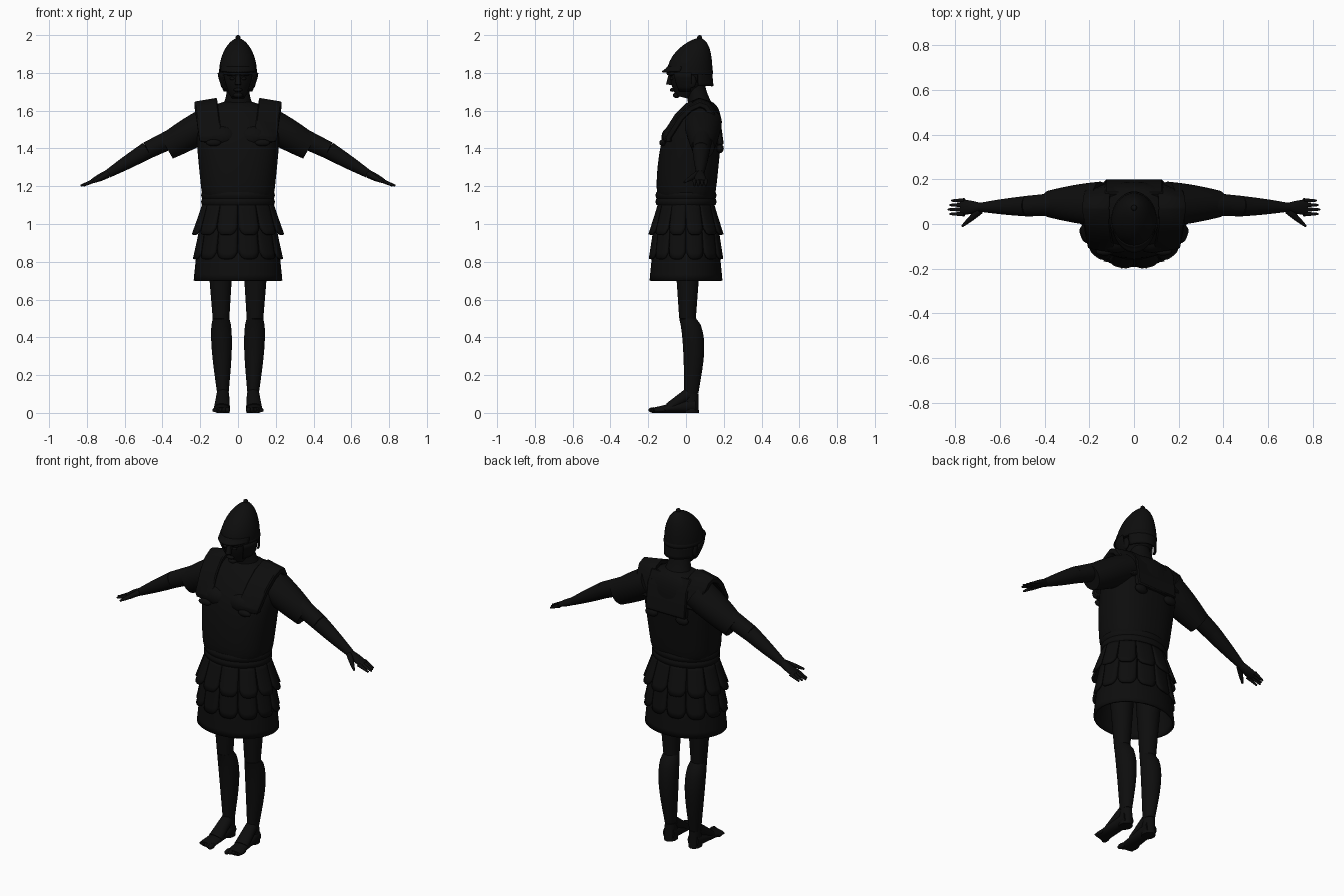
import bpy, bmesh
from math import sin, cos, pi, copysign
from mathutils import Vector, Matrix

cube = bpy.data.objects.get("Cube")
if cube:
    bpy.data.objects.remove(cube, do_unlink=True)

material = bpy.data.materials.new("near black")
material.use_nodes = True
material.diffuse_color = (.004, .004, .004, 1)
shader = material.node_tree.nodes["Principled BSDF"]
shader.inputs["Base Color"].default_value = material.diffuse_color
X, Y = Vector((1, 0, 0)), Vector((0, 1, 0))
parts = []


def finish(name, bm, mirror=False, thickness=0):
    bmesh.ops.recalc_face_normals(bm, faces=bm.faces)
    mesh = bpy.data.meshes.new(name)
    bm.to_mesh(mesh)
    bm.free()
    mesh.materials.append(material)
    part = bpy.data.objects.new(name, mesh)
    bpy.context.collection.objects.link(part)
    if mirror:
        part.modifiers.new("Mirror", "MIRROR").use_mirror_merge = False
    if thickness:
        part.modifiers.new("Solidify", "SOLIDIFY").thickness = thickness
    parts.append(part)
    return part


def bridge(bm, loops, closed=True):
    for lower, upper in zip(loops, loops[1:]):
        count = len(lower)
        for i in range(count if closed else count - 1):
            j = (i + 1) % count
            bm.faces.new((lower[i], lower[j], upper[j], upper[i]))


def ring(bm, centre, u, v, sides=32, power=1):
    """Superellipse of vertices spanned by the half axes u and v."""
    def shaped(value):
        return copysign(abs(value) ** power, value)
    angles = [2 * pi * i / sides for i in range(sides)]
    return [bm.verts.new(centre + u * shaped(cos(a)) + v * shaped(sin(a))) for a in angles]


def cap_ends(bm, loops):
    bm.faces.new(loops[0])
    bm.faces.new(loops[-1])


def pair(radius):
    return Vector(radius if isinstance(radius, tuple) else (radius, radius))


def tube(name, start, end, first, last, wide=X, bulge=0, bow=0, skew=1, mirror=True, shell=0):
    """Tapered limb; bulge swells it and bow bends it backward midway."""
    bm = bmesh.new()
    start, end, first, last = Vector(start), Vector(end), pair(first), pair(last)
    axis = (end - start).normalized()
    v = axis.cross(wide).normalized()
    u = v.cross(axis)
    loops, steps = [], 12
    for k in range(steps + 1):
        t = k / steps
        swell = sin(pi * t ** skew)
        radius = first.lerp(last, t) + pair(bulge) * swell
        centre = start.lerp(end, t) + Y * bow * swell
        loops.append(ring(bm, centre, u * radius.x, v * radius.y))
    bridge(bm, loops)
    if not shell:
        cap_ends(bm, loops)
    return finish(name, bm, mirror, shell)


def ball(name, centre, radii, mirror=True):
    bm = bmesh.new()
    shape = Matrix.Translation(centre) @ Matrix.Diagonal((*radii, 1))
    bmesh.ops.create_uvsphere(bm, u_segments=16, v_segments=10, radius=1, matrix=shape)
    finish(name, bm, mirror)


def strap(name, path, half_width, x_at, drop=0, mirror=False):
    """Thick band over (y, z) points, with its outer edge lowered by drop."""
    bm = bmesh.new()
    points = [Vector((x_at(z), y, z)) for y, z in path]
    loops = []
    for i, p in enumerate(points):
        along = points[min(i + 1, len(points) - 1)] - points[max(i - 1, 0)]
        normal = X.cross(along).normalized()
        side, tilt, inward = X * half_width, normal * drop, normal * .035
        corners = (p - side - inward, p + side - inward - tilt, p + side - tilt, p - side)
        loops.append([bm.verts.new(c) for c in corners])
    bridge(bm, loops)
    cap_ends(bm, loops)
    finish(name, bm, mirror).modifiers.new("Bevel", "BEVEL").width = .006


def skirt_tabs(name, top, bottom, first, last, count=12):
    """Ring of bulging leather tabs with rounded lower corners."""
    bm = bmesh.new()
    columns, rows = 8, 6
    for k in range(count):
        grid = []
        for i in range(columns + 1):
            across = 2 * i / columns - 1
            angle = 2 * pi * (k + (1 + across * .97) / 2) / count
            low = bottom + .035 * across ** 4
            column = []
            for j in range(rows + 1):
                z = top + (low - top) * j / rows
                fall = (top - z) / (top - bottom)
                radius = pair(first).lerp(pair(last), fall) + pair(.012) * fall * (1 - across ** 4)
                column.append(bm.verts.new((radius.x * sin(angle), -radius.y * cos(angle), z)))
            grid.append(column)
        bridge(bm, grid, closed=False)
    finish(name, bm, thickness=.012)


def helmet_plate(name, middle, spread, top, bottom, flare, mirror=False):
    """Plate hung around the helmet, flaring out toward its lower edge."""
    bm = bmesh.new()
    columns, rows = 16, 4
    loops = []
    for j in range(rows + 1):
        t = j / rows
        radius = Vector((.1, .12)) + Vector(flare) * t ** 1.5
        angles = [middle + spread * (2 * i / columns - 1) for i in range(columns + 1)]
        z = top + (bottom - top) * t
        loops.append([bm.verts.new((radius.x * sin(a), .02 - radius.y * cos(a), z)) for a in angles])
    bridge(bm, loops, closed=False)
    finish(name, bm, mirror, thickness=.008)


# Cuirass: levels of height, depth offset, half width and half depth
bm = bmesh.new()
levels = ((1.08, 0, .185, .145), (1.2, 0, .197, .163), (1.4, .02, .218, .162),
          (1.5, .04, .222, .152), (1.6, .07, .19, .115), (1.66, .08, .06, .06))
loops = [ring(bm, Vector((0, y, z)), X * a, Y * b, power=.85) for z, y, a, b in levels]
bridge(bm, loops)
cap_ends(bm, loops)
smoothing = finish("cuirass", bm).modifiers.new("Subdivision", "SUBSURF")
smoothing.levels = smoothing.render_levels = 2
ball("chest_muscle", (.08, -.07, 1.46), (.085, .06, .06))
for name, z in (("lower_belt", 1.1), ("upper_belt", 1.135)):
    tube(name, (0, 0, z), (0, 0, z + .035), (.19, .156), (.19, .156), bulge=.005, mirror=False)

# Shoulder straps and back yoke
strap("shoulder_strap",
      ((-.125, 1.43), (-.13, 1.47), (-.06, 1.58), (0, 1.64), (.07, 1.67), (.13, 1.65), (.17, 1.59), (.19, 1.48)),
      half_width=.06, x_at=lambda z: .17 - (1.66 - z) / 8, drop=.02, mirror=True)
strap("back_yoke", ((.14, 1.64), (.18, 1.57), (.2, 1.42)), half_width=.13, x_at=lambda z: 0)
ball("strap_end", (.13, -.125, 1.43), (.04, .016, .018))
ball("back_clasp", (.1, .18, 1.4), (.04, .02, .025))

# Tunic skirt under two tiers of tabs
tube("tunic_skirt", (0, 0, 1.1), (0, 0, .7), (.18, .14), (.235, .193), bulge=.005,
     mirror=False, shell=.012)
skirt_tabs("lower_skirt_tabs", top=1, bottom=.815, first=(.2, .17), last=(.23, .188))
skirt_tabs("upper_skirt_tabs", top=1.11, bottom=.945, first=(.188, .148), last=(.236, .19))

# Legs and feet
hip, knee, ankle = (.095, .01, 1), (.09, .008, .5), (.08, .028, .1)
tube("thigh", hip, knee, first=.08, last=.044)
tube("calf", knee, ankle, first=.044, last=(.03, .037), bulge=.015, bow=.025, skew=.65)
tube("heel", ankle, (.08, .025, 0), first=(.03, .037), last=(.035, .043))
tube("instep", (.08, .015, .1), (.085, -.09, .028), first=.033, last=(.042, .026))
tube("foot", (.08, .05, .04), (.09, -.17, .014), first=(.035, .04), last=(.046, .014))
for i, toe in enumerate(("big", "second", "middle", "fourth", "little")):
    size = 1 - i / 12
    ball(toe + "_toe", (.055 + .018 * i, .008 * i - .17, .015), (.014 * size, .03, .015 * size))

# Arms, hands and sleeves
shoulder, elbow, wrist = (.25, .095, 1.5), (.48, .08, 1.39), (.69, .075, 1.265)
tube("sleeve", (.15, .09, 1.54), (.38, .09, 1.407), first=(.1, .085), last=(.06, .07),
     wide=Y, bulge=.005)
tube("upper_arm", shoulder, elbow, first=.055, last=.046, wide=Y)
tube("forearm", elbow, wrist, first=(.046, .046), last=(.02, .022), wide=Y, bulge=.002)
tube("palm", wrist, (.775, .075, 1.225), first=(.02, .021), last=(.034, .011), wide=Y, bulge=.003)
for i, finger in enumerate(("index", "middle", "ring", "little")):
    y = .045 + .02 * i
    reach = .833 - .008 * abs(i - 1)
    tube(finger + "_finger", (.76, y, 1.23), (reach, y, 1.203), first=.011, last=.005, wide=Y)
tube("thumb", (.69, .06, 1.265), (.77, -.01, 1.22), first=.016, last=.005, bulge=.002)

# Neck, head and face
tube("neck", (0, .085, 1.58), (0, .04, 1.76), first=(.1, .08), last=.055, bulge=-.012, mirror=False)
tube("head", (0, -.015, 1.67), (0, .02, 1.81), first=(.035, .04), last=(.082, .105),
     bulge=.015, mirror=False)
tube("nose", (0, -.08, 1.8), (0, -.09, 1.737), first=.01, last=.016, mirror=False)
ball("lips", (0, -.072, 1.71), (.024, .014, .01), mirror=False)
ball("chin", (0, -.05, 1.682), (.026, .02, .015), mirror=False)
ball("eye", (.03, -.075, 1.77), (.014, .01, .008))
ball("eyebrow", (.033, -.08, 1.79), (.026, .013, .007))
ball("ear", (.082, .03, 1.755), (.012, .025, .035))

# Helmet dome leaning backward toward its crown
bm = bmesh.new()
loops, steps = [], 14
for k in range(steps):
    angle = pi / 2 * k / steps
    rise, width = sin(angle), cos(angle) ** 1.2
    centre = Vector((0, .02 + .05 * rise ** 2, 1.8 + .185 * rise))
    loops.append(ring(bm, centre, X * .1 * width, Y * .12 * width))
bridge(bm, loops)
cap_ends(bm, loops)
finish("helmet_dome", bm)
tube("helmet_rim", (0, .02, 1.79), (0, .02, 1.815), (.098, .12), (.098, .12), bulge=.004, mirror=False)
helmet_plate("helmet_peak", middle=0, spread=1.2, top=1.835, bottom=1.808, flare=(.002, .028))
helmet_plate("neck_guard", middle=pi, spread=1.2, top=1.8, bottom=1.73, flare=(-.004, .006))
helmet_plate("cheek_guard", middle=1.25, spread=.4, top=1.8, bottom=1.705,
             flare=(-.032, -.04), mirror=True)
ball("helmet_knob", (0, .072, 1.988), (.013, .013, .012), mirror=False)

# Smooth shading with crisp edges
bpy.ops.object.select_all(action="DESELECT")
for part in parts:
    part.select_set(True)
bpy.context.view_layer.objects.active = parts[0]
bpy.ops.object.shade_smooth_by_angle(angle=.8)
